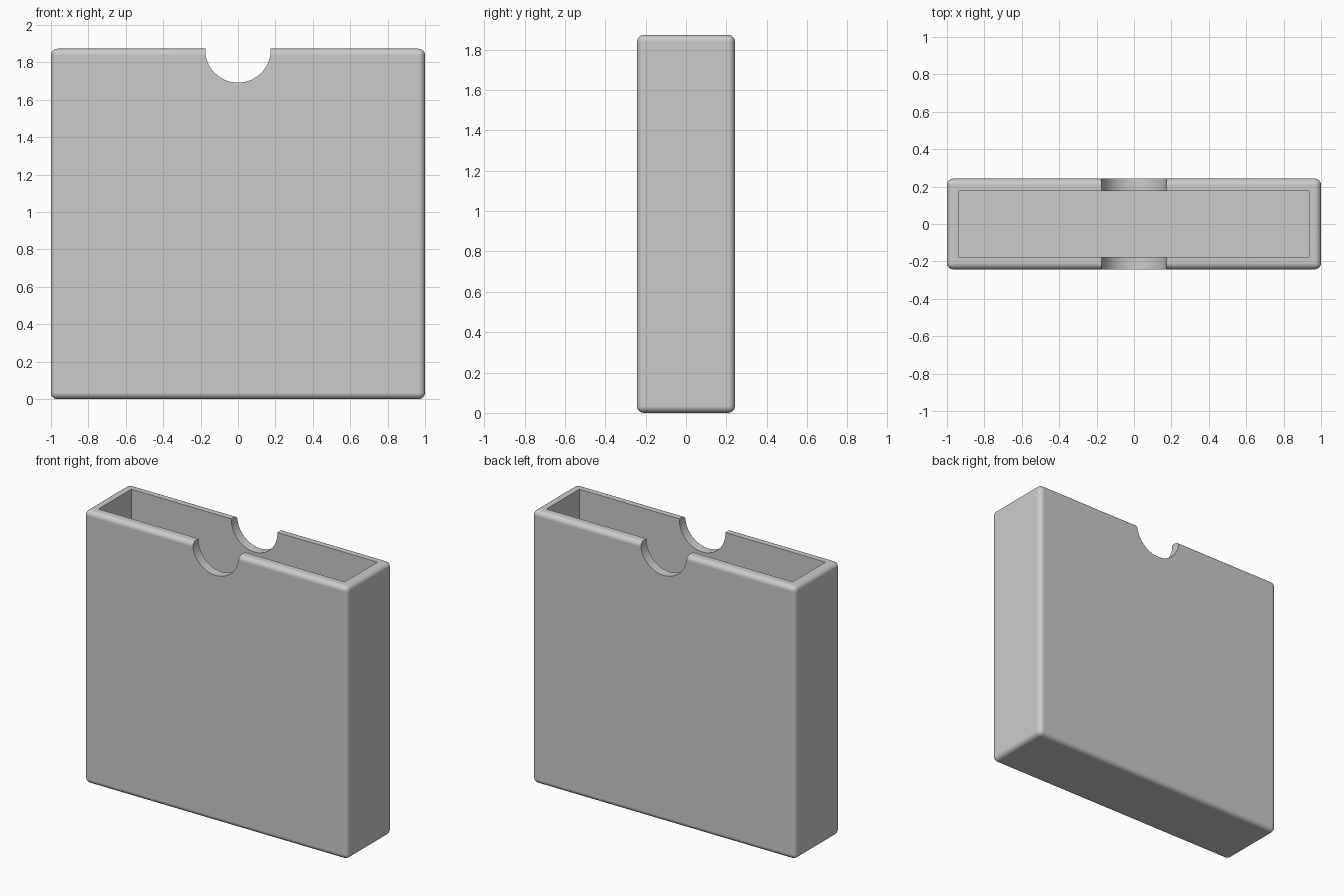
import bpy

default_cube = bpy.data.objects.get("Cube")
if default_cube:
    bpy.data.objects.remove(default_cube, do_unlink=True)

WIDTH, DEPTH, HEIGHT = 2.0, 0.485, 1.873
WALL, FILLET, NOTCH = 0.065, 0.034, 0.175

grey = bpy.data.materials.new("plain grey")
grey.use_nodes = True
colour = (0.6, 0.6, 0.6, 1)
grey.diffuse_color = colour
grey.node_tree.nodes["Principled BSDF"].inputs["Base Color"].default_value = colour


def box(name, size, bottom):
    """Box resting on the given height, centred in x and y."""
    bpy.ops.mesh.primitive_cube_add(size=1, location=(0, 0, bottom + size[2] / 2))
    ob = bpy.context.object
    ob.name = name
    ob.scale = size
    bpy.ops.object.transform_apply(location=True, rotation=False, scale=True)
    ob.data.materials.append(grey)
    return ob


def cut(target, cutter):
    """Subtract a hidden helper from the target."""
    cutter.hide_render = True
    cutter.hide_set(True)
    cutter.display_type = 'WIRE'
    mod = target.modifiers.new(cutter.name, 'BOOLEAN')
    mod.operation = 'DIFFERENCE'
    mod.solver = 'EXACT'
    mod.object = cutter
    bpy.context.view_layer.objects.active = target
    bpy.ops.object.modifier_apply(modifier=mod.name)
    bpy.data.objects.remove(cutter, do_unlink=True)


# Outer sleeve with rounded edges
sleeve = box("sleeve_case", (WIDTH, DEPTH, HEIGHT), 0)
bevel = sleeve.modifiers.new("rounded_edges", 'BEVEL')
bevel.width = FILLET
bevel.segments = 6
bpy.ops.object.modifier_apply(modifier=bevel.name)

# Open pocket with sharp edges
cut(sleeve, box("pocket_cutter", (WIDTH - 2 * WALL, DEPTH - 2 * WALL, HEIGHT), WALL))

# Round thumb notch through front and back walls
bpy.ops.mesh.primitive_cylinder_add(vertices=96, radius=NOTCH, depth=1,
                                    location=(0, 0, HEIGHT - 0.006),
                                    rotation=(1.570796, 0, 0))
notch = bpy.context.object
notch.name = "notch_cutter"
notch.data.materials.append(grey)
cut(sleeve, notch)

# Smooth fillets, crisp pocket and notch edges
bpy.ops.object.select_all(action='DESELECT')
sleeve.select_set(True)
bpy.context.view_layer.objects.active = sleeve
bpy.ops.object.shade_smooth_by_angle(angle=0.55)
normals = sleeve.modifiers.new("flat_panels", 'WEIGHTED_NORMAL')
normals.keep_sharp = True
